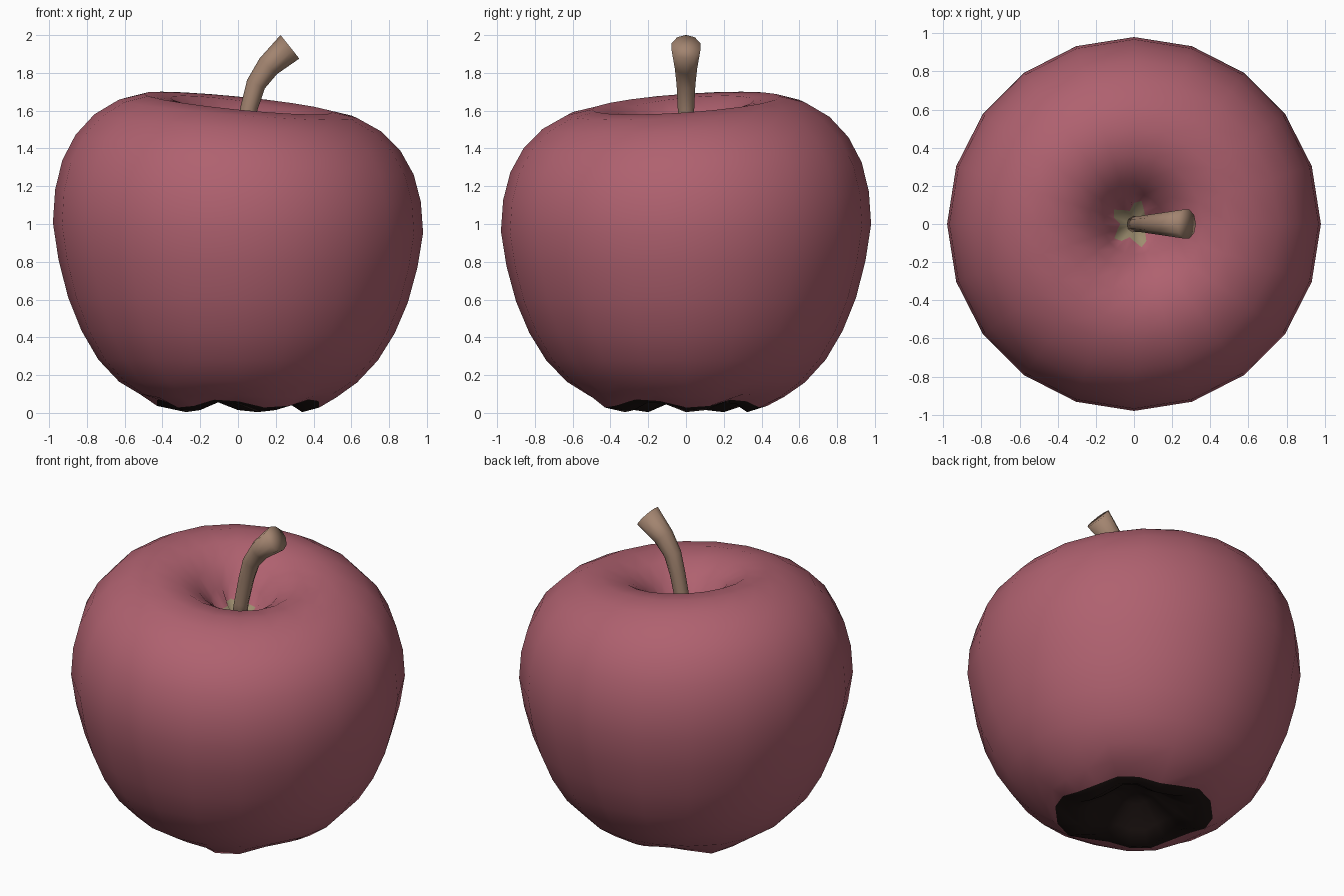
import bpy, bmesh
from math import cos, sin, radians, tau
from mathutils import Vector

cube = bpy.data.objects.get("Cube")
if cube:
    bpy.data.objects.remove(cube)


def make_material(name, color):
    mat = bpy.data.materials.new(name)
    mat.use_nodes = True
    mat.diffuse_color = (*color, 1)
    bsdf = mat.node_tree.nodes["Principled BSDF"]
    bsdf.inputs["Base Color"].default_value = (*color, 1)
    bsdf.inputs["Roughness"].default_value = 0.7
    return mat


red = make_material("apple_red", (0.43, 0.12, 0.16))
tan = make_material("pale_tan", (0.34, 0.27, 0.16))
dark = make_material("dark_brown", (0.014, 0.008, 0.007))
brown = make_material("stem_brown", (0.36, 0.23, 0.16))


def skin(name, start, rings, end, mats, pick):
    """Bridge closed rings of points, capped by a fan at each end."""
    bm = bmesh.new()
    loops = [[bm.verts.new(p) for p in ring] for ring in rings]
    first, last = bm.verts.new(start), bm.verts.new(end)
    n = len(loops[0])
    for i in range(n):
        j = (i + 1) % n
        bm.faces.new((first, loops[0][j], loops[0][i])).material_index = pick(0)
        for k in range(len(loops) - 1):
            a, b = loops[k], loops[k + 1]
            bm.faces.new((a[i], a[j], b[j], b[i])).material_index = pick(k + 1)
        bm.faces.new((loops[-1][i], loops[-1][j], last)).material_index = pick(len(loops))
    bmesh.ops.recalc_face_normals(bm, faces=bm.faces)
    mesh = bpy.data.meshes.new(name)
    bm.to_mesh(mesh)
    bm.free()
    for mat in mats:
        mesh.materials.append(mat)
    mesh.shade_smooth()
    obj = bpy.data.objects.new(name, mesh)
    bpy.context.collection.objects.link(obj)
    return obj


# Apple body: radius, height and strength of the five base lobes, bottom to top
PROFILE = [(0.12, 0.17, 0.2), (0.25, 0.06, 0.7), (0.34, 0.0, 1), (0.43, 0.025, 0.8),
           (0.52, 0.08, 0.35), (0.63, 0.16, 0.1), (0.74, 0.28, 0), (0.83, 0.43, 0),
           (0.9, 0.6, 0), (0.95, 0.79, 0), (0.98, 0.98, 0), (0.968, 1.15, 0),
           (0.93, 1.3, 0), (0.86, 1.43, 0), (0.76, 1.535, 0), (0.63, 1.61, 0),
           (0.5, 1.64, 0), (0.36, 1.62, 0), (0.24, 1.55, 0), (0.16, 1.45, 0),
           (0.1, 1.37, 0)]
DARK_RINGS, TAN_RING, SIDES = 3, len(PROFILE) - 1, 20


def body_ring(k):
    r, z, lobe = PROFILE[k]
    pts = []
    for i in range(SIDES):
        a = tau * i / SIDES
        rad = r
        if k == DARK_RINGS:      # uneven edge of the dark base
            rad += 0.035 * cos(2 * a + radians(90))
        if k == TAN_RING:        # star-shaped edge of the tan patch
            rad += 0.03 * cos(5 * a - radians(20))
        h = z + 0.03 * lobe * (1 + cos(5 * (a - radians(42))))
        h += 0.042 * max(z - 0.2, 0) * cos(a - radians(145))   # tilted shoulder
        pts.append((rad * cos(a), rad * sin(a), h))
    return pts


def body_color(k):
    return 2 if k <= DARK_RINGS else 1 if k > TAN_RING else 0


skin("apple_body", (0, 0, 0.2), [body_ring(k) for k in range(len(PROFILE))],
     (0, 0, 1.32), [red, tan, dark], body_color)

# Stem: x, z and radius along a bend that flares to the tip
STEM = [(0.0, 1.3, 0.045), (0.025, 1.46, 0.043), (0.06, 1.62, 0.046),
        (0.095, 1.74, 0.052), (0.16, 1.835, 0.062), (0.275, 1.938, 0.08)]
centres = [Vector((x, 0, z)) for x, z, r in STEM]
stem_rings = []
for k, c in enumerate(centres):
    t = (centres[min(k + 1, len(STEM) - 1)] - centres[max(k - 1, 0)]).normalized()
    if k == len(STEM) - 1:
        t = Vector((0.78, 0, 0.62))
    side = Vector((0, 1, 0))
    up = t.cross(side)
    r = STEM[k][2]
    stem_rings.append([c + r * (cos(tau * i / 10) * up + sin(tau * i / 10) * side)
                       for i in range(10)])
skin("stem", centres[0], stem_rings, centres[-1], [brown], lambda k: 0)
